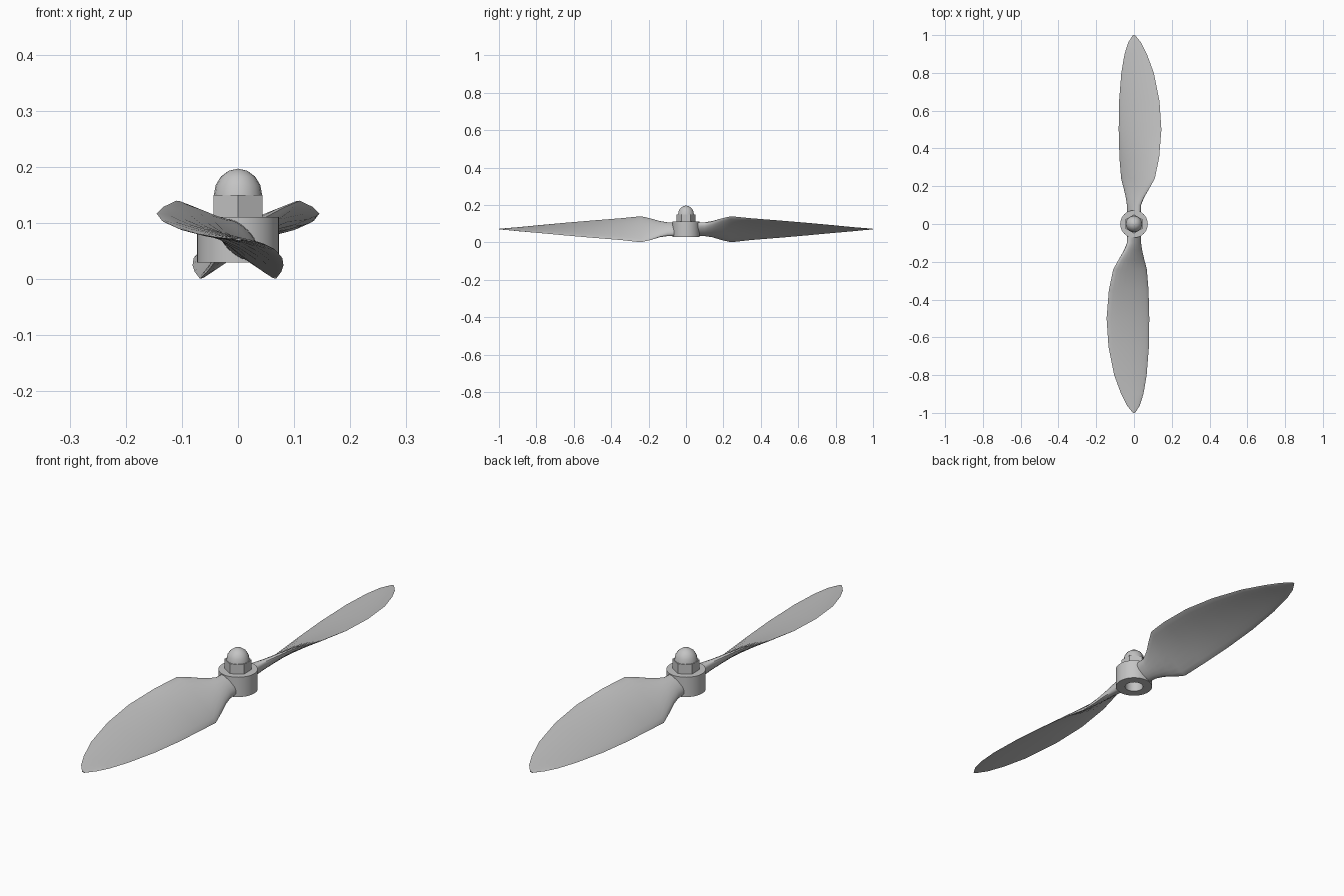
import bpy, bmesh, math
from mathutils import Vector

if "Cube" in bpy.data.objects:
    bpy.data.objects.remove(bpy.data.objects["Cube"])

GREY = (0.55, 0.55, 0.55, 1)
mat = bpy.data.materials.new("plain grey")
mat.use_nodes = True
mat.diffuse_color = GREY
mat.node_tree.nodes["Principled BSDF"].inputs["Base Color"].default_value = GREY


def loft(name, rings, smooth=True):
    """Skin a list of equal rings of points and cap both ends."""
    bm = bmesh.new()
    loops = [[bm.verts.new(p) for p in ring] for ring in rings]
    n = len(loops[0])
    for a, b in zip(loops, loops[1:]):
        for i in range(n):
            j = (i + 1) % n
            bm.faces.new((a[i], a[j], b[j], b[i]))
    bm.faces.new(loops[0])
    bm.faces.new(loops[-1])
    bmesh.ops.remove_doubles(bm, verts=bm.verts, dist=1e-5)
    bmesh.ops.recalc_face_normals(bm, faces=bm.faces)
    me = bpy.data.meshes.new(name)
    bm.to_mesh(me)
    bm.free()
    me.materials.append(mat)
    ob = bpy.data.objects.new(name, me)
    bpy.context.collection.objects.link(ob)
    if smooth:
        bpy.ops.object.select_all(action='DESELECT')
        ob.select_set(True)
        bpy.context.view_layer.objects.active = ob
        bpy.ops.object.shade_smooth_by_angle(angle=math.radians(35))
    return ob


def circle(r, z, n, turn=0.0):
    return [(r * math.cos(turn + math.tau * i / n),
             r * math.sin(turn + math.tau * i / n), z) for i in range(n)]


def section(y, xl, zl, xt, zt, thick, camber, n=20):
    """Twisted elliptical blade section between its two edges."""
    lead, trail = Vector((xl, y, zl)), Vector((xt, y, zt))
    mid, half = (lead + trail) / 2, (lead - trail) / 2
    up = Vector((-half.z, 0, half.x)).normalized()
    pts = []
    for i in range(n):
        a = math.tau * i / n
        c, s = math.cos(a), math.sin(a)
        pts.append(mid + half * c + up * (s * thick / 2 + camber * s * s))
    return pts


# Blades: y, leading x, z, trailing x, z, thickness, camber
stations = [
    (0.05, 0.031, 0.104, -0.031, 0.038, 0.050, 0),
    (0.10, 0.034, 0.104, -0.034, 0.037, 0.046, 0),
    (0.14, 0.052, 0.112, -0.042, 0.030, 0.036, 0),
    (0.19, 0.082, 0.128, -0.055, 0.013, 0.026, 0.002),
    (0.24, 0.110, 0.140, -0.068, 0.001, 0.019, 0.004),
    (0.35, 0.133, 0.129, -0.077, 0.013, 0.016, 0.006),
    (0.50, 0.145, 0.117, -0.081, 0.025, 0.014, 0.006),
    (0.65, 0.135, 0.104, -0.079, 0.038, 0.012, 0.005),
    (0.80, 0.105, 0.090, -0.067, 0.052, 0.010, 0.004),
    (0.90, 0.068, 0.080, -0.050, 0.061, 0.008, 0.002),
    (0.96, 0.038, 0.075, -0.031, 0.067, 0.006, 0.001),
    (1.00, 0.006, 0.072, -0.006, 0.070, 0.003, 0),
]
for name, s in (("back_blade", 1), ("front_blade", -1)):
    loft(name, [[(s * p.x, s * p.y, p.z) for p in section(*st)]
                for st in stations])

# Hub with a shaft hole in its underside
loft("hub", [circle(r, z, 40) for r, z in
             ((0.036, 0.108), (0.036, 0.03), (0.073, 0.03),
              (0.073, 0.111), (0.001, 0.111))])

# Hexagonal nut and its domed cap
loft("nut", [circle(0.0505, z, 6, math.pi / 6) for z in (0.108, 0.15)], False)
dome = [(0.043 * math.cos(a), 0.15 + 0.047 * math.sin(a))
        for a in (math.radians(d) for d in (0, 22, 45, 67, 89))]
loft("cap", [circle(r, z, 18) for r, z in dome])
